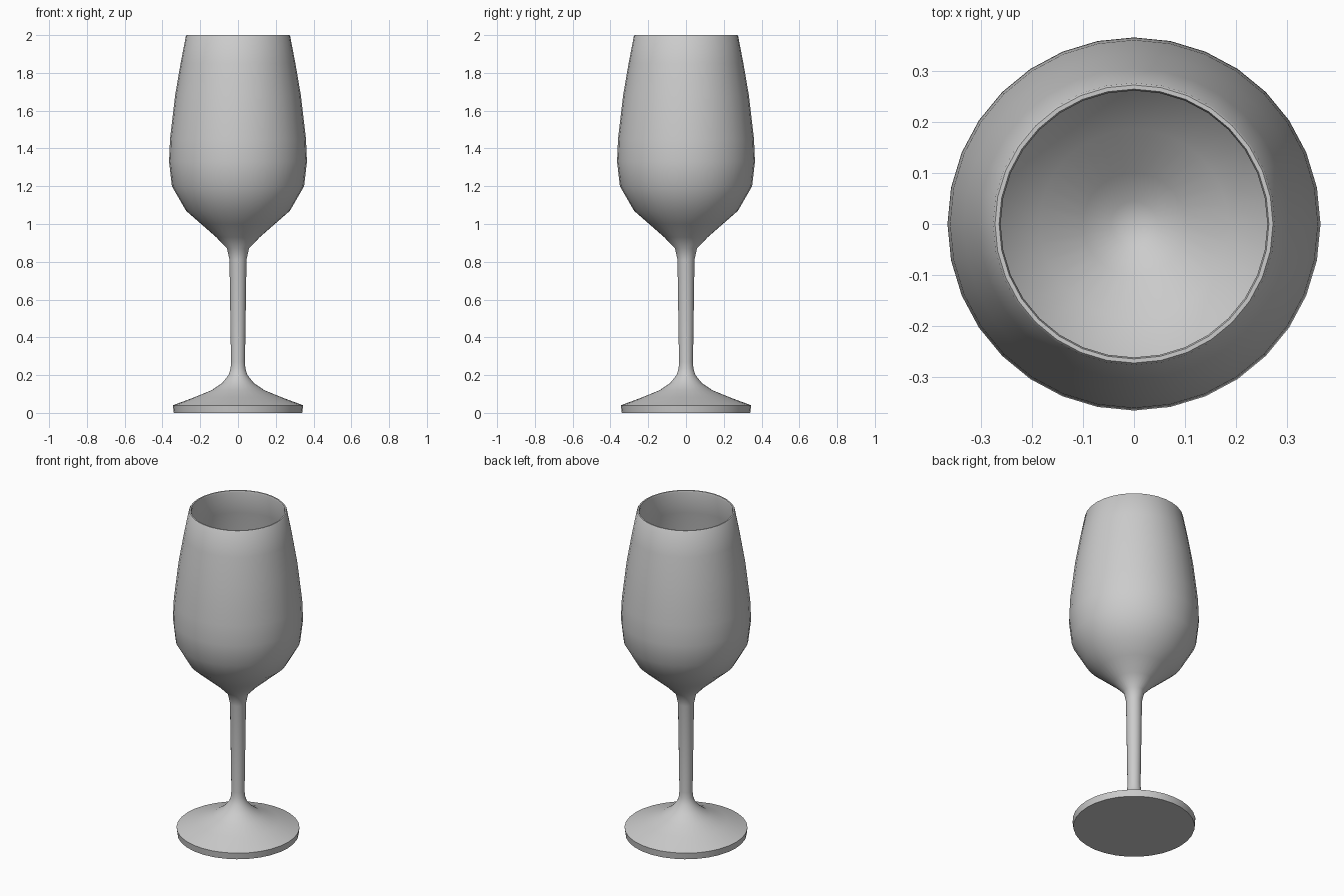
import bpy, bmesh, math

if "Cube" in bpy.data.objects:
    bpy.data.objects.remove(bpy.data.objects["Cube"])

SIDES = 32

# outer profile (radius, height): foot, stem, bowl, rim
outer = [(0, 0), (0.34, 0), (0.345, 0.04), (0.23, 0.083), (0.14, 0.12),
         (0.085, 0.157), (0.05, 0.2), (0.039, 0.235), (0.037, 0.27),
         (0.045, 0.81), (0.058, 0.87), (0.115, 0.93), (0.195, 1.0), (0.275, 1.07),
         (0.35, 1.2), (0.365, 1.33), (0.36, 1.45), (0.333, 1.68),
         (0.304, 1.85), (0.276, 1.995), (0.272, 2.0)]
# inner wall of the bowl, from the rim down to the centre
inner = [(0.264, 2.0), (0.261, 1.99), (0.29, 1.85), (0.319, 1.68),
         (0.346, 1.45), (0.351, 1.33), (0.336, 1.2), (0.263, 1.078),
         (0.185, 1.01), (0.1, 0.94), (0.045, 0.9), (0, 0.89)]

# lathe the whole glass as one closed skin
bm = bmesh.new()
verts = [bm.verts.new((r, 0, z)) for r, z in outer + inner]
edges = [bm.edges.new(pair) for pair in zip(verts, verts[1:])]
bmesh.ops.spin(bm, geom=verts + edges, cent=(0, 0, 0), axis=(0, 0, 1),
               angle=math.tau, steps=SIDES)
bmesh.ops.remove_doubles(bm, verts=bm.verts, dist=0.0005)
bmesh.ops.recalc_face_normals(bm, faces=bm.faces)
mesh = bpy.data.meshes.new("wine_glass")
bm.to_mesh(mesh)
bm.free()
glass = bpy.data.objects.new("wine_glass", mesh)
bpy.context.collection.objects.link(glass)

# smooth sides, crisp foot edge
bpy.context.view_layer.objects.active = glass
glass.select_set(True)
bpy.ops.object.shade_smooth_by_angle(angle=math.radians(50))
